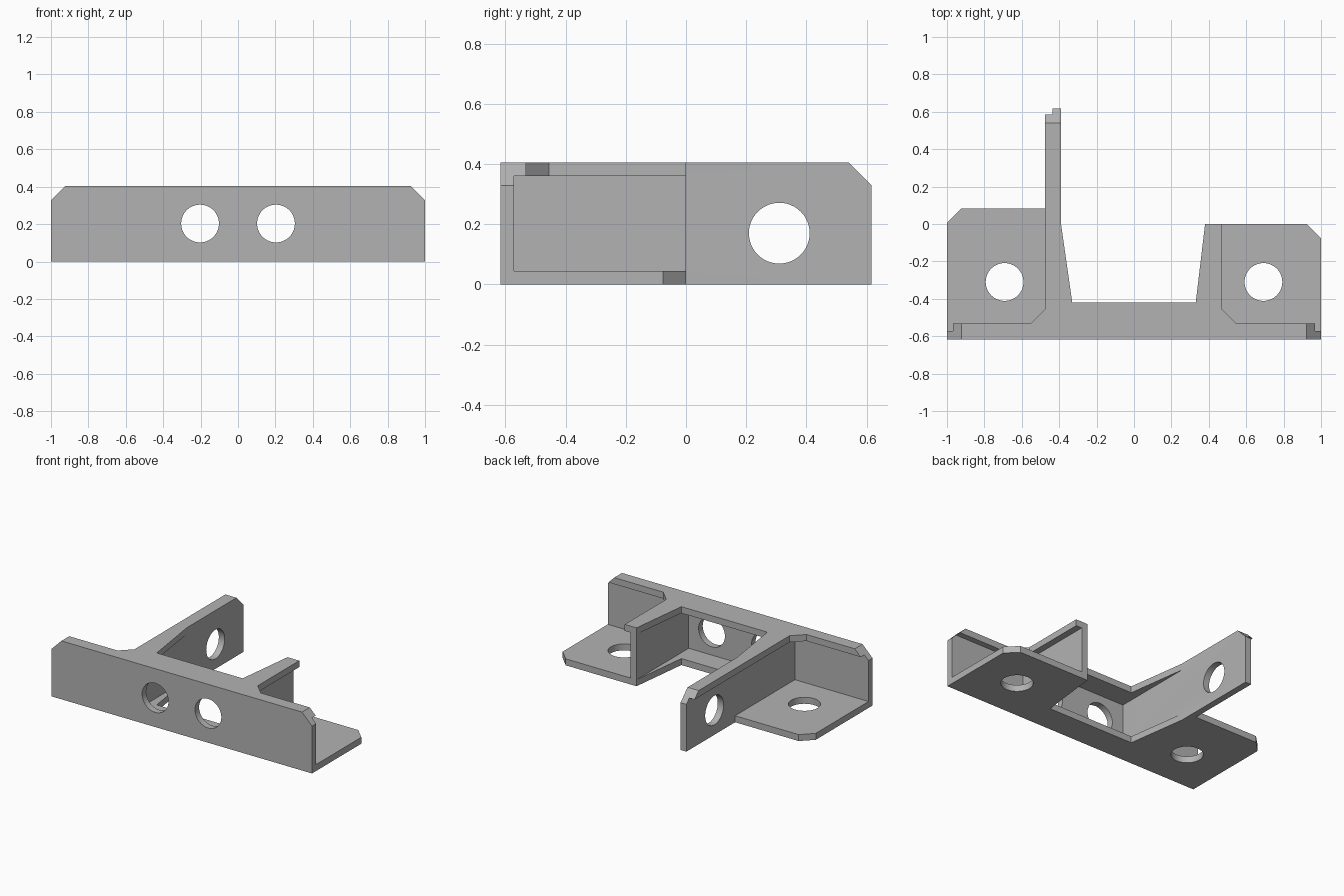
import bpy, bmesh, math

cube = bpy.data.objects.get("Cube")
if cube:
    bpy.data.objects.remove(cube, do_unlink=True)

grey = bpy.data.materials.new("plain grey")
grey.use_nodes = True
grey.diffuse_color = (0.45, 0.45, 0.45, 1)
grey.node_tree.nodes["Principled BSDF"].inputs["Base Color"].default_value = (0.45, 0.45, 0.45, 1)

T = 0.045            # sheet thickness
H = 0.405            # overall height
F, B = -0.617, 0.617 # front and back limits
C = 0.077            # corner chamfer
RIM = 0.085          # width of the top rim

PLACE = {"x": lambda a, b, d: (d, a, b),
         "y": lambda a, b, d: (a, d, b),
         "z": lambda a, b, d: (a, b, d)}


def prism(name, outline, axis, lo, hi):
    """Extrude a flat outline along an axis from lo to hi."""
    bm = bmesh.new()
    face = bm.faces.new([bm.verts.new(PLACE[axis](a, b, lo)) for a, b in outline])
    grown = bmesh.ops.extrude_face_region(bm, geom=[face])
    shift = PLACE[axis](0, 0, hi - lo)
    bmesh.ops.translate(bm, vec=shift, verts=[v for v in grown["geom"] if isinstance(v, bmesh.types.BMVert)])
    bmesh.ops.recalc_face_normals(bm, faces=bm.faces[:])
    mesh = bpy.data.meshes.new(name)
    bm.to_mesh(mesh)
    bm.free()
    mesh.materials.append(grey)
    ob = bpy.data.objects.new(name, mesh)
    bpy.context.collection.objects.link(ob)
    return ob


def rect(a0, a1, b0, b1):
    return [(a0, b0), (a1, b0), (a1, b1), (a0, b1)]


def circle(a, b, r=0.101, n=48):
    return [(a + r * math.cos(math.tau * i / n), b + r * math.sin(math.tau * i / n)) for i in range(n)]


def combine(body, part, operation):
    part.hide_render = True
    mod = body.modifiers.new(operation, "BOOLEAN")
    mod.operation, mod.solver, mod.object = operation, "EXACT", part
    bpy.context.view_layer.objects.active = body
    bpy.ops.object.modifier_apply(modifier=mod.name)
    bpy.data.objects.remove(part, do_unlink=True)


# Base plate: both mounting feet, the middle strip and the foot of the long rib
notch = [(0.38, 0), (0.33, -0.42), (-0.33, -0.42), (-0.39, 0)]
base = [(-1, F), (1, F), (1, -C), (1 - C, 0)] + notch + [
    (-0.39, B), (-0.39 - T, B), (-0.39 - T, 0.083), (C - 1, 0.083), (-1, 0.083 - C)]
bracket = prism("mounting_bracket", base, "z", 0, T)

# Top rim: follows the front wall and both ribs
rim_y = F + RIM
rim = [(-1, F), (1, F), (1, rim_y), (0.47 + C, rim_y), (0.47, rim_y + C), (0.47, 0)] + notch + [
    (-0.39, B), (-0.475, B), (-0.475, rim_y + C), (-0.475 - C, rim_y), (-1, rim_y)]
combine(bracket, prism("top_rim", rim, "z", H - T, H), "UNION")

# Upright sheets between base and rim
low, high = T / 2, H - T / 2
for name, outline in (("front_wall", rect(-1, 1, F, F + T)),
                      ("long_rib", rect(-0.39 - T, -0.39, F + T / 2, B)),
                      ("short_rib", rect(0.38, 0.38 + T, F + T / 2, 0))):
    combine(bracket, prism(name, outline, "z", low, high), "UNION")

# Chamfered top corners
E = 0.1
for s in (-1, 1):
    corner = [(s * (1 - C - E), H + E), (s * (1 + E), H - C - E), (s * (1 + E), H + E)]
    combine(bracket, prism("wall_corner_cutter", corner, "y", -1, -0.47), "DIFFERENCE")
corner = [(B - C - E, H + E), (B + E, H - C - E), (B + E, H + E)]
combine(bracket, prism("rib_corner_cutter", corner, "x", -0.6, -0.3), "DIFFERENCE")

# Bolt holes through front wall, feet and long rib
for s in (-1, 1):
    combine(bracket, prism("wall_hole_cutter", circle(s * 0.203, 0.203), "y", -0.7, -0.53), "DIFFERENCE")
    combine(bracket, prism("foot_hole_cutter", circle(s * 0.692, -0.31), "z", -0.1, 0.15), "DIFFERENCE")
combine(bracket, prism("rib_hole_cutter", circle(0.31, 0.17), "x", -0.6, -0.3), "DIFFERENCE")

# Smooth only the hole walls
bpy.ops.object.select_all(action="DESELECT")
bracket.select_set(True)
bpy.context.view_layer.objects.active = bracket
bpy.ops.object.shade_smooth_by_angle(angle=math.radians(20))
